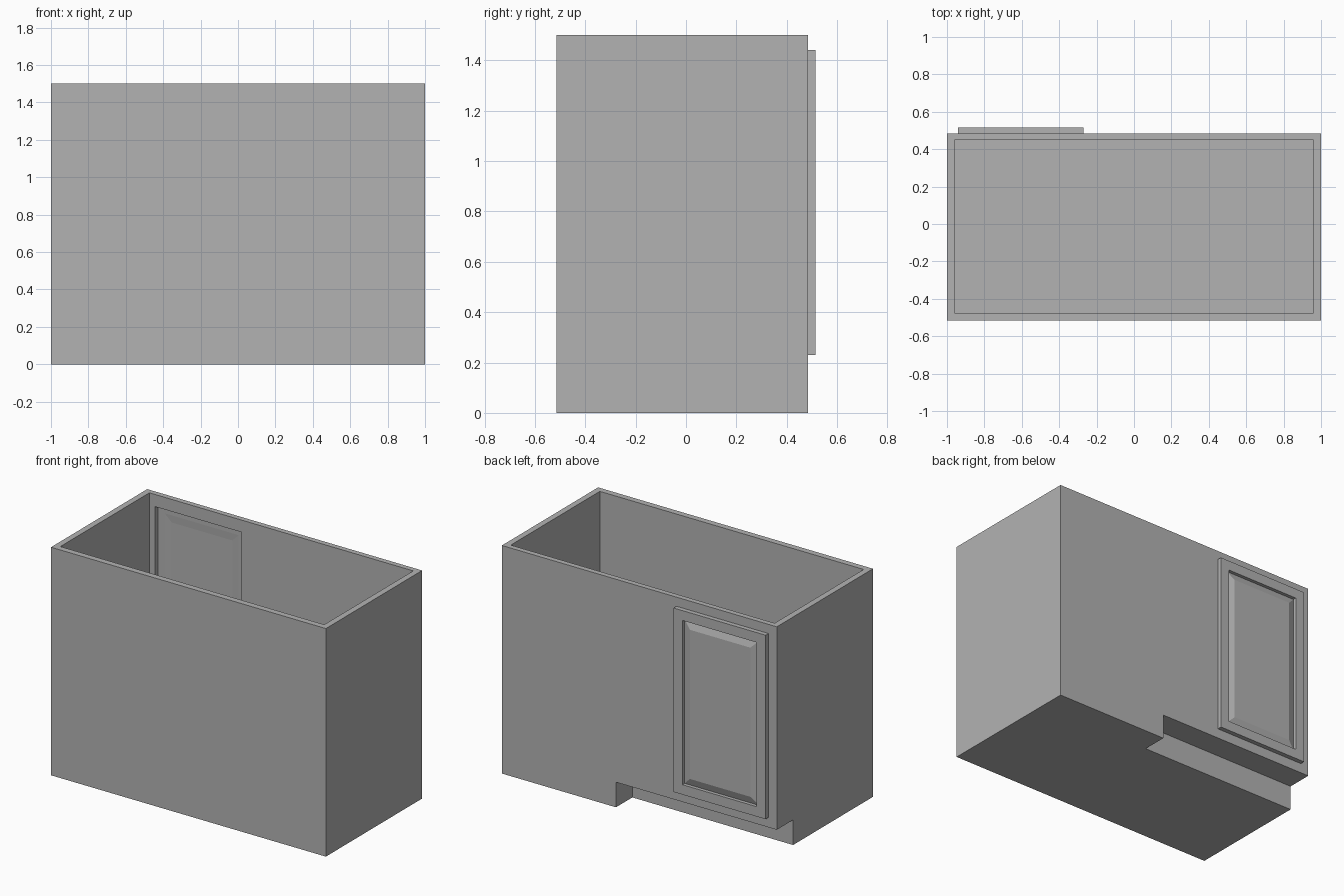
import bpy
import bmesh
from mathutils import Vector

cube = bpy.data.objects.get("Cube")
if cube:
    bpy.data.objects.remove(cube, do_unlink=True)

grey = bpy.data.materials.new("plain grey")
grey.use_nodes = True
colour = (0.45, 0.45, 0.45, 1)
grey.diffuse_color = colour
grey.node_tree.nodes["Principled BSDF"].inputs["Base Color"].default_value = colour


def box(name, x, y, z):
    """Box spanning the given (low, high) ranges."""
    bm = bmesh.new()
    bmesh.ops.create_cube(bm, size=1)
    for v in bm.verts:
        v.co = Vector([lo + (c + 0.5) * (hi - lo) for c, (lo, hi) in zip(v.co, (x, y, z))])
    mesh = bpy.data.meshes.new(name)
    bm.to_mesh(mesh)
    bm.free()
    mesh.materials.append(grey)
    obj = bpy.data.objects.new(name, mesh)
    bpy.context.collection.objects.link(obj)
    return obj


def cut(obj, x, y, z):
    """Subtract a box from the object and discard the cutter."""
    cutter = box("cutter", x, y, z)
    cutter.hide_render = True
    mod = obj.modifiers.new("cut", "BOOLEAN")
    mod.operation = "DIFFERENCE"
    mod.solver = "EXACT"
    mod.object = cutter
    bpy.context.view_layer.objects.active = obj
    bpy.ops.object.modifier_apply(modifier=mod.name)
    bpy.data.objects.remove(cutter, do_unlink=True)


def grow(span, amount):
    return (span[0] - amount, span[1] + amount)


BACK = 0.485
door_x, door_z = (-0.94, -0.27), (0.23, 1.44)

# Open-topped carcass with hollow inside, toe recess and door opening
carcass = box("cabinet_body", (-1, 1), (-0.515, BACK), (0, 1.5))
cut(carcass, (-0.96, 0.96), (-0.475, 0.45), (0.205, 1.6))
cut(carcass, (-1.1, 0.17), (0.315, 0.6), (-0.1, 0.165))
cut(carcass, grow(door_x, -0.02), (0.4, 0.6), grow(door_z, -0.02))

# Door frame
frame_x, frame_z = grow(door_x, -0.065), grow(door_z, -0.065)
frame = box("door_frame", door_x, (BACK, 0.515), door_z)
cut(frame, frame_x, (0.4, 0.6), frame_z)

# Door panel, raised towards the outside with sloping borders
panel = box("door_panel", frame_x, (0.487, 0.492), frame_z)
bm = bmesh.new()
bm.from_mesh(panel.data)
bm.normal_update()
outer = [f for f in bm.faces if f.normal.y > 0.9]
inner = [f for f in bm.faces if f.normal.y < -0.9]
bmesh.ops.inset_region(bm, faces=outer, thickness=0.07, depth=0)
for v in outer[0].verts:
    v.co.y += 0.018
# Shallow sunken field on the inside of the panel
bmesh.ops.inset_region(bm, faces=inner, thickness=0.07, depth=0)
for v in inner[0].verts:
    v.co.y += 0.003
bm.to_mesh(panel.data)
bm.free()
